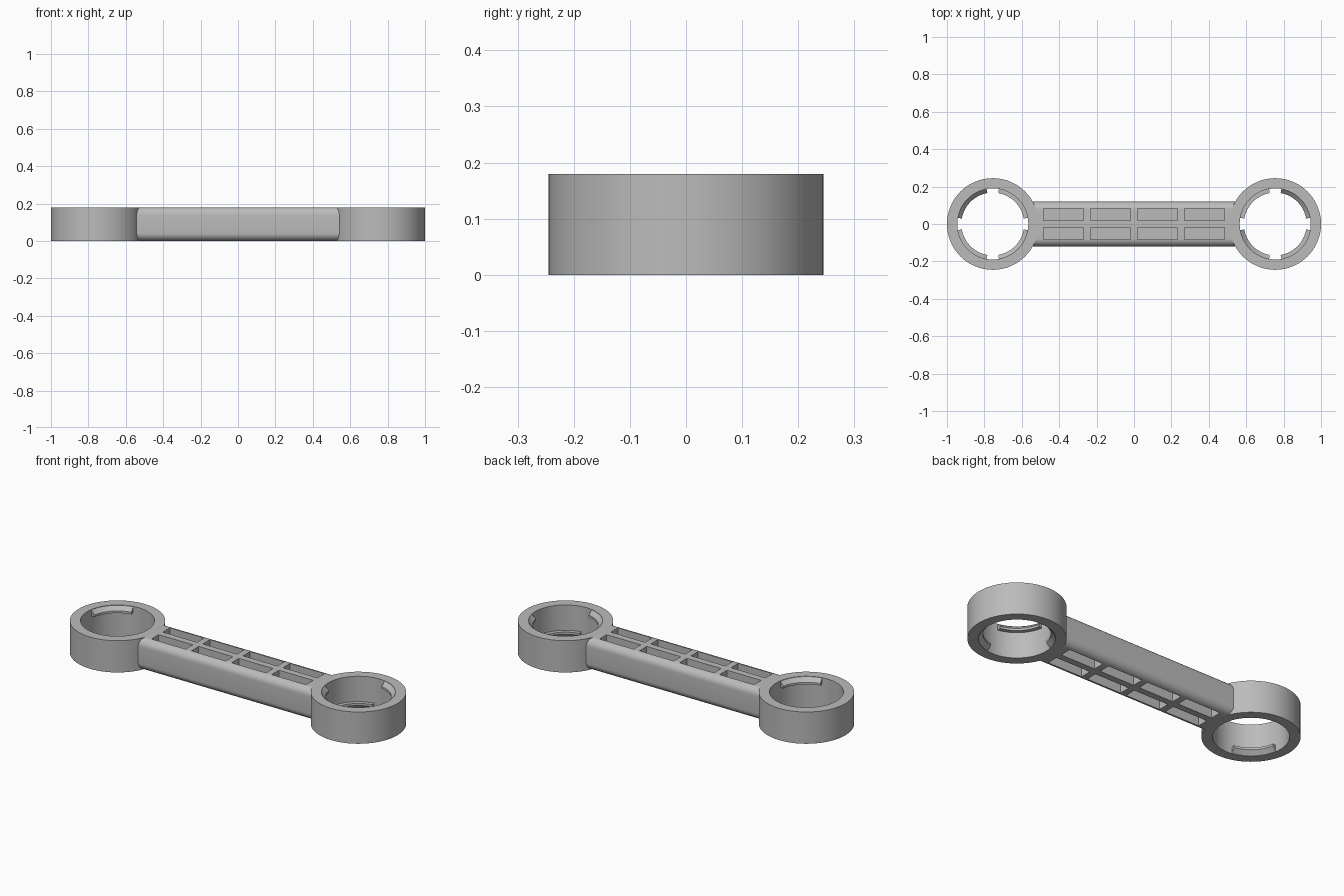
import bpy, bmesh, math
from mathutils import Matrix

if "Cube" in bpy.data.objects:
    bpy.data.objects.remove(bpy.data.objects["Cube"])

H = 0.18                    # overall height
RING_X, R_OUT, R_IN, R_LIP = 0.755, 0.245, 0.19, 0.168

grey = bpy.data.materials.new("light_grey")
grey.diffuse_color = (0.5, 0.5, 0.5, 1)
grey.use_nodes = True
grey.node_tree.nodes["Principled BSDF"].inputs["Base Color"].default_value = grey.diffuse_color


def make_object(name, bm, smooth=True):
    bmesh.ops.recalc_face_normals(bm, faces=bm.faces)
    mesh = bpy.data.meshes.new(name)
    bm.to_mesh(mesh)
    bm.free()
    mesh.materials.append(grey)
    ob = bpy.data.objects.new(name, mesh)
    bpy.context.collection.objects.link(ob)
    bpy.ops.object.select_all(action='DESELECT')
    bpy.context.view_layer.objects.active = ob
    ob.select_set(True)
    if smooth:
        bpy.ops.object.shade_smooth_by_angle(angle=math.radians(30))
    return ob


def sweep(bm, profile, cx, a0, a1, steps):
    """Sweep an (r, z) outline around a vertical axis at x = cx."""
    full = abs(a1 - a0 - 360) < 1e-6
    rows = []
    for i in range(steps if full else steps + 1):
        a = math.radians(a0 + (a1 - a0) * i / steps)
        rows.append([bm.verts.new((cx + r * math.cos(a), r * math.sin(a), z))
                     for r, z in profile])
    n = len(profile)
    for i in range(steps):
        p, q = rows[i], rows[(i + 1) % len(rows)]
        for j in range(n):
            k = (j + 1) % n
            bm.faces.new((p[j], p[k], q[k], q[j]))
    if not full:
        bm.faces.new(rows[0])
        bm.faces.new(rows[-1])


# End rings with snap lips alternating between top and bottom
top_lip = [(R_IN + 0.01, H - 0.002), (R_IN, H - 0.002), (R_LIP, H - 0.024),
           (R_LIP, H - 0.036), (R_IN + 0.01, H - 0.036)]
bottom_lip = [(r, H - z) for r, z in top_lip]
for side, label in ((-1, "left"), (1, "right")):
    bm = bmesh.new()
    sweep(bm, [(R_OUT, 0), (R_OUT, H), (R_IN, H), (R_IN, 0)],
          side * RING_X, 0, 360, 64)
    make_object(label + "_ring", bm)
    bm = bmesh.new()
    for q in range(4):
        at_top = (q % 2 == 1) == (side == -1)
        sweep(bm, top_lip if at_top else bottom_lip,
              side * RING_X, q * 90 + 10, q * 90 + 80, 14)
    make_object(label + "_ring_lips", bm)

# Connecting bar with rounded long edges
W, F, END = 0.12, 0.042, 0.545
outline = []
for cy, cz, start in ((W - F, H - F, 0), (F - W, H - F, 90),
                      (F - W, F, 180), (W - F, F, 270)):
    for i in range(9):
        a = math.radians(start + 90 * i / 8)
        outline.append((cy + F * math.cos(a), cz + F * math.sin(a)))
bm = bmesh.new()
ends = [[bm.verts.new((x, y, z)) for y, z in outline] for x in (-END, END)]
for i in range(len(outline)):
    j = (i + 1) % len(outline)
    bm.faces.new((ends[0][i], ends[0][j], ends[1][j], ends[1][i]))
for loop in ends:
    bm.faces.new(loop)
bar = make_object("connecting_bar", bm, smooth=False)

# Pockets in the top and underside, leaving a thin web in the middle
bm = bmesh.new()
for x in (-0.377, -0.126, 0.126, 0.377):
    for y in (-0.0505, 0.0505):
        for z in (H / 2 + 0.12, H / 2 - 0.12):
            bmesh.ops.create_cube(bm, size=1, matrix=Matrix.Translation((x, y, z))
                                  @ Matrix.Diagonal((0.215, 0.064, 0.2, 1)))
cutter = make_object("pocket_cutter", bm, smooth=False)
cutter.hide_render = True

mod = bar.modifiers.new("pockets", 'BOOLEAN')
mod.operation = 'DIFFERENCE'
mod.solver = 'EXACT'
mod.object = cutter
bpy.ops.object.select_all(action='DESELECT')
bpy.context.view_layer.objects.active = bar
bar.select_set(True)
bpy.ops.object.modifier_apply(modifier=mod.name)
bpy.data.objects.remove(cutter)
bpy.ops.object.shade_smooth_by_angle(angle=math.radians(30))
